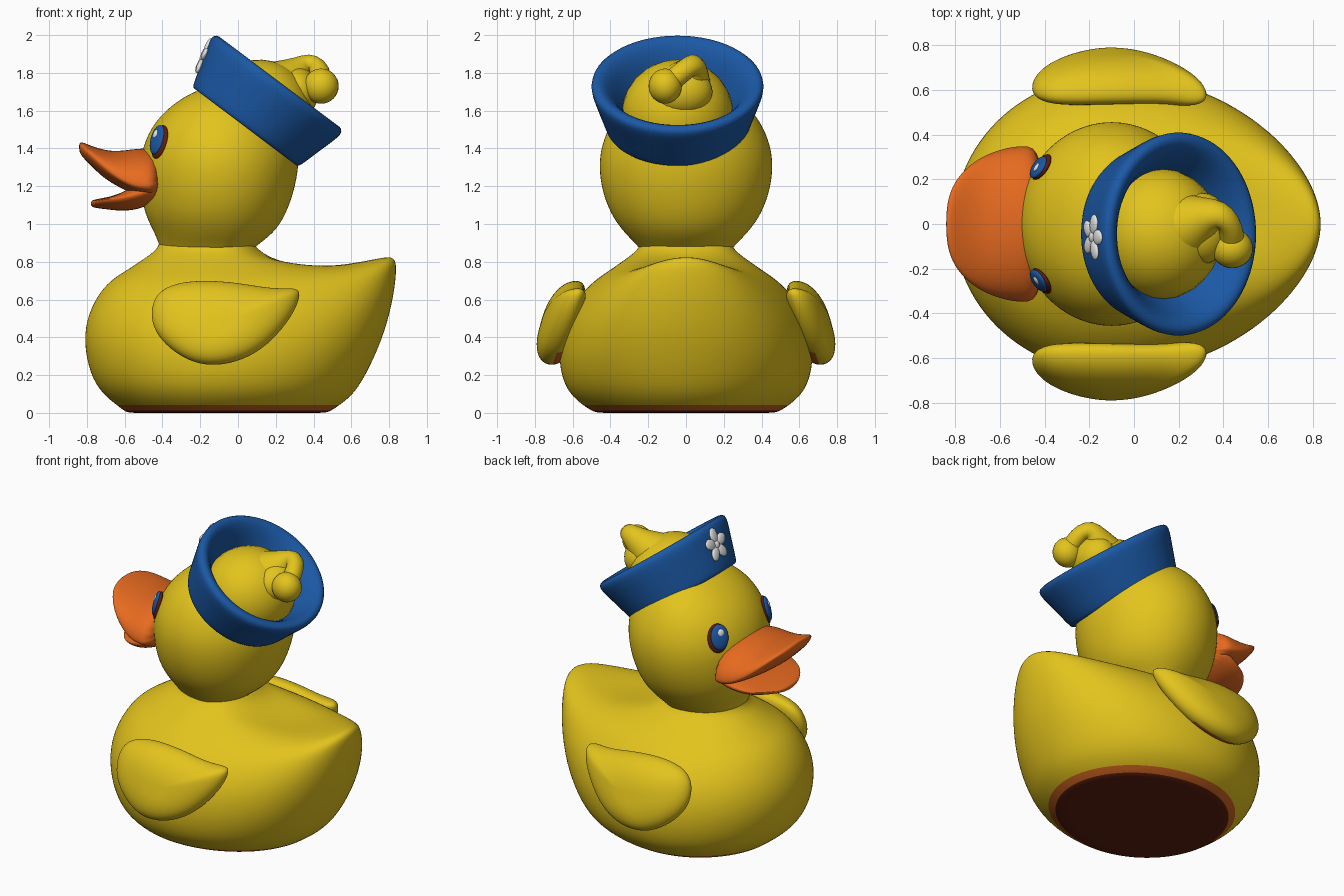
import bpy, bmesh, math
from mathutils import Vector, Matrix

if "Cube" in bpy.data.objects:
    bpy.data.objects.remove(bpy.data.objects["Cube"])


def material(name, rgb):
    m = bpy.data.materials.new(name)
    m.diffuse_color = (*rgb, 1)
    m.use_nodes = True
    m.node_tree.nodes["Principled BSDF"].inputs["Base Color"].default_value = m.diffuse_color
    return m


YELLOW = material("yellow", (0.77, 0.55, 0.012))
ORANGE = material("orange", (0.80, 0.145, 0.014))
BLUE = material("blue", (0.011, 0.10, 0.38))
BROWN = material("dark brown", (0.11, 0.013, 0.005))
RUST = material("rust", (0.60, 0.125, 0.014))
WHITE = material("white", (0.8, 0.8, 0.8))


def finish(bm, name, mats, levels=0, rule=None):
    bmesh.ops.recalc_face_normals(bm, faces=bm.faces)
    bm.normal_update()
    for f in bm.faces:
        f.smooth = True
        if rule:
            f.material_index = rule(f)
    me = bpy.data.meshes.new(name)
    bm.to_mesh(me)
    bm.free()
    for m in mats:
        me.materials.append(m)
    ob = bpy.data.objects.new(name, me)
    bpy.context.collection.objects.link(ob)
    if levels:
        ob.modifiers.new("smooth", "SUBSURF").levels = levels
        ob.modifiers["smooth"].render_levels = levels
    return ob


def loft(name, rings, mats, levels=1, rule=None, closed=False):
    """Skin a list of equal-sized rings; cap the ends or join them up."""
    bm = bmesh.new()
    vs = [[bm.verts.new(p) for p in r] for r in rings]
    n = len(vs[0])
    pairs = list(zip(vs, vs[1:])) + ([(vs[-1], vs[0])] if closed else [])
    for a, b in pairs:
        for i in range(n):
            j = (i + 1) % n
            bm.faces.new((a[i], a[j], b[j], b[i]))
    if not closed:
        bm.faces.new(vs[0])
        bm.faces.new(vs[-1])
    return finish(bm, name, mats, levels, rule)


def angles(n):
    return [2 * math.pi * i / n for i in range(n)]


def egg_ring(x0, x1, w, zf, zs=None, zt=None, cx=-0.1, n=40):
    """Horizontal oval; its height may differ at front, sides and tail."""
    zs = zf if zs is None else zs
    zt = zs if zt is None else zt
    pts = []
    for a in angles(n):
        c, s = math.cos(a), math.sin(a)
        if c > 0:
            x, z = cx + (x1 - cx) * c, zs + (zt - zs) * c ** (5 if zt > zs else 2)
        else:
            x, z = cx + (cx - x0) * c, zs + (zf - zs) * c * c
        pts.append((x, w * s, z))
    return pts


def blob(name, mat, center, radii, rot=None):
    bm = bmesh.new()
    bmesh.ops.create_uvsphere(bm, u_segments=28, v_segments=16, radius=1)
    M = Matrix.Translation(center) @ (rot or Matrix()) @ Matrix.Diagonal((*radii, 1))
    bmesh.ops.transform(bm, matrix=M, verts=bm.verts)
    return finish(bm, name, [mat])


# Body with raised tail and flat base
body = [(-.25, .1, .15, 0), (-.50, .38, .38, 0), (-.585, .47, .475, 0),
        (-.605, .495, .50, .012), (-.635, .53, .54, .035),
        (-.72, .62, .62, .1), (-.785, .70, .665, .2, .2, .24),
        (-.822, .782, .678, .38, .34, .43), (-.795, .83, .645, .53, .5, .63),
        (-.73, .845, .56, .645, .63, .78), (-.665, .83, .48, .71, .705, .838),
        (-.59, .72, .42, .755, .745, .812), (-.50, .48, .34, .815, .80, .768),
        (-.435, .25, .27, .86, .85, .785), (-.415, .09, .24, .90, .89, .86),
        (-.40, .06, .22, .96)]


def base_rule(f):
    z = f.calc_center_median().z
    return 1 if z < 0.009 else 2 if z < 0.026 else 0


loft("body", [egg_ring(*r) for r in body], [YELLOW, BROWN, RUST], 2, base_rule)

# Head
head = [(-.40, .05, .23, .84), (-.415, .09, .25, .88), (-.44, .19, .325, .95),
        (-.495, .255, .40, 1.05), (-.517, .30, .447, 1.18), (-.522, .322, .462, 1.3),
        (-.507, .322, .452, 1.4), (-.467, .30, .417, 1.5), (-.39, .26, .355, 1.6),
        (-.27, .19, .25, 1.685), (-.17, .08, .12, 1.725)]
loft("head", [egg_ring(*r) for r in head], [YELLOW], 2)

# Beak: each station is (x, half width, top, edge, bottom)
upper = [(-.40, .345, 1.39, 1.2, 1.13), (-.5, .355, 1.405, 1.2, 1.13),
         (-.57, .345, 1.395, 1.21, 1.165), (-.65, .32, 1.385, 1.255, 1.205),
         (-.72, .28, 1.395, 1.31, 1.25), (-.78, .225, 1.415, 1.365, 1.31),
         (-.825, .15, 1.435, 1.40, 1.355), (-.842, .06, 1.43, 1.41, 1.385)]
lower = [(-.40, .30, 1.26, 1.19, 1.14), (-.5, .31, 1.25, 1.17, 1.085),
         (-.57, .295, 1.19, 1.15, 1.07), (-.64, .265, 1.155, 1.135, 1.07),
         (-.7, .22, 1.14, 1.13, 1.078), (-.76, .13, 1.13, 1.12, 1.085),
         (-.78, .05, 1.12, 1.11, 1.095)]


def beak_ring(x, w, top, edge, bottom):
    return [(x, w * math.cos(a), edge + math.sin(a) * ((top - edge) if math.sin(a) > 0
             else (edge - bottom))) for a in angles(24)]


loft("upper_beak", [beak_ring(*r) for r in upper], [ORANGE], 2)
loft("lower_beak", [beak_ring(*r) for r in lower], [ORANGE], 2)

# Eyes: brown socket, blue iris, white glint, layered on the head
for side, tag in ((-1, "right"), (1, "left")):
    n = Vector((-.80, side * .54, .25)).normalized()
    across = Vector((0, 0, 1)).cross(n).normalized()
    up = n.cross(across)
    R = Matrix((across, up, n)).transposed().to_4x4()
    c = Vector((-.415, side * .256, 1.435))
    fwd = across if across.x < 0 else -across
    blob("eye_socket_" + tag, BROWN, c, (.066, .092, .02), R)
    blob("iris_" + tag, BLUE, c + fwd * .009 + up * .008 + n * .012, (.057, .08, .02), R)
    blob("eye_glint_" + tag, WHITE, c + fwd * .014 + up * .036 + n * .026, (.021, .024, .009), R)

# Wings: pillow shapes swollen from a leaf outline, leaning out at the bottom
leaf = [(-.455, .5), (-.44, .61), (-.36, .675), (-.2, .70), (0, .685), (.18, .65),
        (.30, .66), (.325, .63), (.29, .53), (.2, .41), (.09, .315), (-.05, .26),
        (-.2, .255), (-.33, .32), (-.42, .41)]


def wing_ring(scale, swell, side):
    pts = []
    for x, z in leaf:
        x, z = -.085 + (x + .085) * scale, .475 + (z - .475) * scale
        y = .64 + (.47 - z) * .28 - .17 * (x + .08) ** 2 + swell
        pts.append((x, side * y, z))
    return pts


wing = [(.3, -.07), (.76, -.06), (.97, -.035), (1.045, .005), (.99, .058),
        (.8, .1), (.5, .125), (.2, .132)]
for side, tag in ((-1, "right"), (1, "left")):
    loft("wing_" + tag, [wing_ring(s, t, side) for s, t in wing], [YELLOW, RUST], 2,
         lambda f: int(f.calc_center_median().z < .32 and f.normal.z < -.3
                       and f.normal.y * f.calc_center_median().y < 0))

# Hat brim: thick flared ring, tilted back
HAT = Matrix.Translation((.04, -.045, 1.515)) @ Matrix.Rotation(math.atan2(.6, .8), 4, "Y")
brim = [(.25, .02), (.335, -.005), (.352, .0), (.362, .03), (.40, .16), (.428, .25),
        (.428, .285), (.402, .303), (.365, .29), (.32, .235), (.285, .165), (.25, .10)]
loft("hat_brim", [[HAT @ Vector((r * math.cos(a), 1.07 * r * math.sin(a), h))
                   for a in angles(40)] for r, h in brim], [BLUE], 1, closed=True)

# Flower badge lying flat on the front of the brim
slope = Matrix.Rotation(math.radians(-90 - 14), 4, "Y")
badge = HAT @ Matrix.Rotation(math.radians(2), 4, "Z") @ Matrix.Translation((-.402, 0, .16)) @ slope
for i in range(5):
    M = badge @ Matrix.Rotation(2 * math.pi * i / 5, 4, "Z") @ Matrix.Translation((.06, 0, 0))
    blob("badge_petal", WHITE, M.translation, (.046, .034, .014), M.to_3x3().to_4x4())
blob("badge_center", WHITE, badge.translation, (.025, .025, .016), badge.to_3x3().to_4x4())

# Soft cap crown, its folded tip and the bobble
blob("cap_crown", YELLOW, HAT @ Vector((.015, 0, .095)), (.285, .295, .29),
     HAT.to_3x3().to_4x4())
blob("cap_fold", YELLOW, (.31, -.02, 1.70), (.12, .16, .13))
cu = bpy.data.curves.new("cap_tip", "CURVE")
cu.dimensions = "3D"
cu.bevel_depth = 1
cu.bevel_resolution = 5
cu.use_fill_caps = True
path = [(.19, -.02, 1.70, .18), (.28, .01, 1.76, .13), (.34, .035, 1.81, .088),
        (.39, .045, 1.848, .062), (.425, .01, 1.83, .055), (.44, -.05, 1.78, .058),
        (.44, -.11, 1.73, .055)]
sp = cu.splines.new("POLY")
sp.points.add(len(path) - 1)
for p, (x, y, z, r) in zip(sp.points, path):
    p.co = (x, y, z, 1)
    p.radius = r
sp.use_smooth = True
cu.materials.append(YELLOW)
tip = bpy.data.objects.new("cap_tip", cu)
bpy.context.collection.objects.link(tip)
bpy.context.view_layer.objects.active = tip
tip.select_set(True)
bpy.ops.object.convert(target="MESH")
tip = bpy.context.object
tip.modifiers.new("smooth", "SUBSURF").levels = 1
blob("cap_bobble", YELLOW, (.44, -.11, 1.73), (.093, .088, .093))
